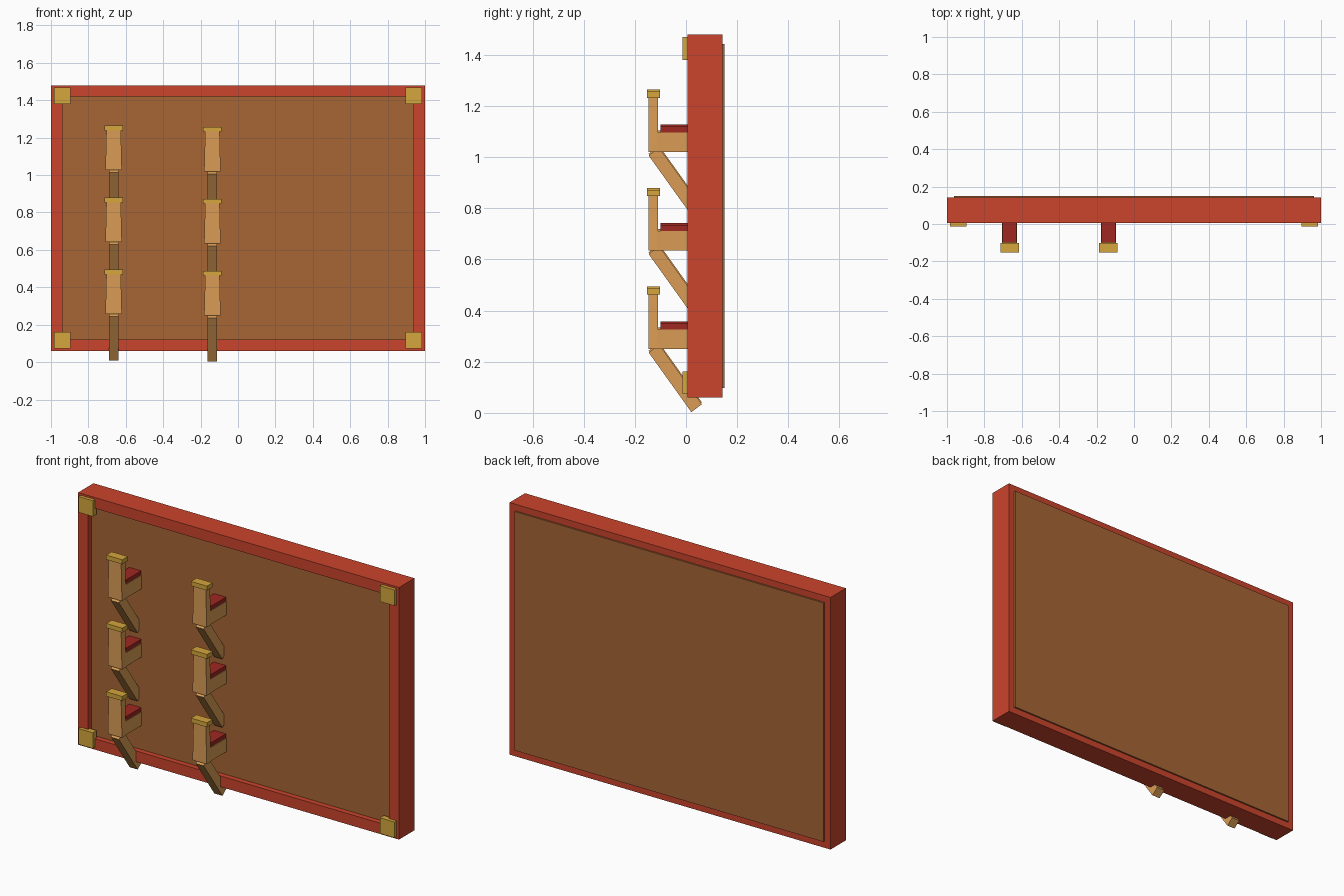
import bpy, bmesh

if "Cube" in bpy.data.objects:
    bpy.data.objects.remove(bpy.data.objects["Cube"])


def material(name, r, g, b):
    m = bpy.data.materials.new(name)
    m.diffuse_color = tuple((c / 255) ** 2.2 for c in (r, g, b)) + (1.0,)
    m.use_nodes = True
    m.node_tree.nodes["Principled BSDF"].inputs["Base Color"].default_value = m.diffuse_color
    return m


RED = material("red_paint", 202, 70, 48)
BOARD = material("brown_board", 166, 101, 56)
WOOD = material("light_wood", 217, 155, 85)
BRASS = material("brass", 212, 165, 62)
PAD = material("dark_red_pad", 158, 44, 38)


def finish(name, bm, mat):
    bmesh.ops.recalc_face_normals(bm, faces=bm.faces[:])
    me = bpy.data.meshes.new(name)
    bm.to_mesh(me)
    bm.free()
    me.materials.append(mat)
    ob = bpy.data.objects.new(name, me)
    bpy.context.collection.objects.link(ob)
    return ob


def box(name, x, y, z, mat, top_scale=1.0):
    """Box from (min, max) ranges; top_scale tapers its width in x."""
    bm = bmesh.new()
    bmesh.ops.create_cube(bm, size=1)
    cx = (x[0] + x[1]) / 2
    for v in bm.verts:
        s = top_scale if v.co.z > 0 else 1.0
        v.co = (cx + v.co.x * (x[1] - x[0]) * s, y[v.co.y > 0], z[v.co.z > 0])
    return finish(name, bm, mat)


def extrude_x(name, profile, cx, width, mat):
    """Extrude a (y, z) outline along x."""
    bm = bmesh.new()
    f = bm.faces.new([bm.verts.new((cx - width / 2, y, z)) for y, z in profile])
    new = bmesh.ops.extrude_face_region(bm, geom=[f])["geom"]
    bmesh.ops.translate(bm, vec=(width, 0, 0),
                        verts=[v for v in new if isinstance(v, bmesh.types.BMVert)])
    return finish(name, bm, mat)


# Frame: one ring with a rectangular opening
def ring(bm, y):
    outer = [(-1, 0.06), (1, 0.06), (1, 1.48), (-1, 1.48)]
    inner = [(-0.938, 0.121), (0.938, 0.121), (0.938, 1.419), (-0.938, 1.419)]
    return [[bm.verts.new((x, y, z)) for x, z in loop] for loop in (outer, inner)]


bm = bmesh.new()
(fo, fi), (bo, bi) = ring(bm, 0.005), ring(bm, 0.142)
for a, b in ((fo, fi), (bo, bi), (fo, bo), (fi, bi)):
    for i in range(4):
        j = (i + 1) % 4
        bm.faces.new((a[i], a[j], b[j], b[i]))
finish("frame", bm, RED)

# Board: recessed at the front, slightly proud at the back
box("back_board", (-0.963, 0.963), (0.035, 0.151), (0.097, 1.443), BOARD)

# Brass corner plates
for sx in (-1, 1):
    for z in (0.073, 1.38):
        x = sorted((sx * 0.895, sx * 0.985))
        box("corner_plate", x, (-0.014, 0.02), (z, z + 0.089), BRASS)


# Wall hooks: arm, tapered upright, cap, pad and diagonal strut
def hook(cx, z):
    def span(w):
        return (cx - w / 2, cx + w / 2)
    box("hook_arm", span(0.08), (-0.11, 0.05), (z, z + 0.077), WOOD)
    box("hook_upright", span(0.088), (-0.146, -0.109), (z, z + 0.215), WOOD, 0.88)
    box("hook_cap", span(0.1), (-0.152, -0.102), (z + 0.212, z + 0.237), BRASS)
    box("hook_pad", span(0.074), (-0.1, 0.04), (z + 0.074, z + 0.1), PAD)
    strut = [(-0.146, -0.014), (0.021, -0.247), (0.062, -0.216), (-0.105, 0.017)]
    extrude_x("hook_strut", [(y, z + dz) for y, dz in strut], cx, 0.05, WOOD)


for cx, base in ((-0.665, 0.257), (-0.137, 0.25)):
    for level in range(3):
        hook(cx, base + level * 0.385)
